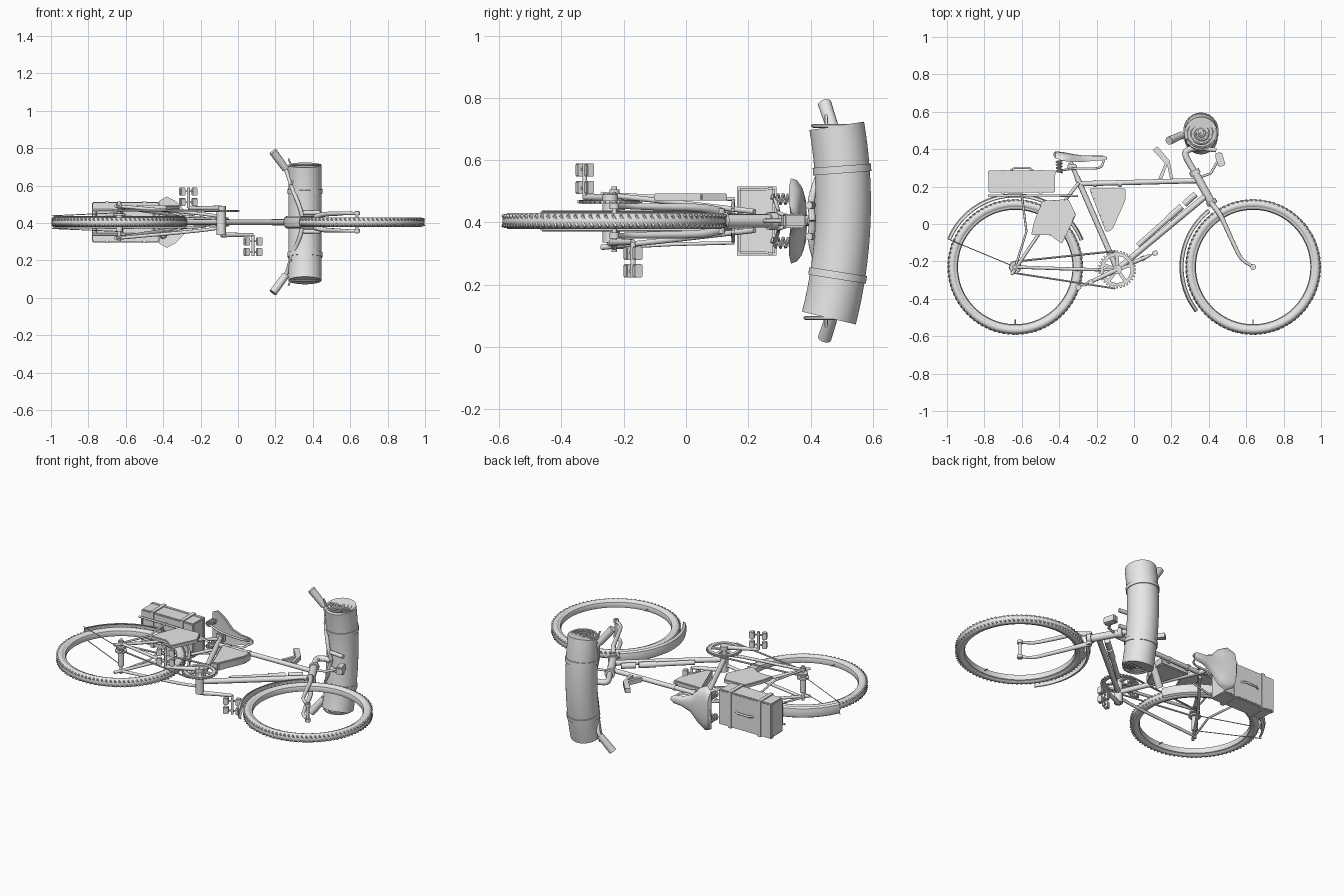
import bpy, bmesh, math
from mathutils import Vector, Matrix

if "Cube" in bpy.data.objects:
    bpy.data.objects.remove(bpy.data.objects["Cube"])

ZC = 0.405  # lateral centre plane of the bicycle, which lies on its side
grey = bpy.data.materials.new("plain grey")
grey.diffuse_color = (0.8, 0.8, 0.8, 1)
grey.use_nodes = True
grey.node_tree.nodes["Principled BSDF"].inputs["Base Color"].default_value = grey.diffuse_color


def finish(name, bm, smooth=True):
    bmesh.ops.recalc_face_normals(bm, faces=bm.faces)
    me = bpy.data.meshes.new(name)
    bm.to_mesh(me)
    bm.free()
    ob = bpy.data.objects.new(name, me)
    bpy.context.collection.objects.link(ob)
    me.materials.append(grey)
    if smooth:
        bpy.ops.object.select_all(action='DESELECT')
        ob.select_set(True)
        bpy.context.view_layer.objects.active = ob
        bpy.ops.object.shade_smooth_by_angle(angle=math.radians(40))
    return ob


def tube(name, pts, r, curved=False, sides=10, closed=False):
    """Round tube through points (x, y, lateral offset)."""
    pts = [Vector((p[0], p[1], p[2] + ZC)) for p in pts]
    if curved:  # Catmull-Rom smoothing
        ext = [2 * pts[0] - pts[1]] + pts + [2 * pts[-1] - pts[-2]]
        out = []
        for a, b, c, d in zip(ext, ext[1:], ext[2:], ext[3:]):
            for k in range(6):
                t = k / 6
                out.append(0.5 * (2 * b + (c - a) * t + (2 * a - 5 * b + 4 * c - d) * t * t
                                  + (3 * b - a - 3 * c + d) * t ** 3))
        pts = out + [pts[-1]]
    bm = bmesh.new()
    n, rings, u = len(pts), [], None
    for i, p in enumerate(pts):
        nxt = pts[(i + 1) % n] if closed else pts[min(i + 1, n - 1)]
        prv = pts[i - 1] if closed else pts[max(i - 1, 0)]
        d = (nxt - prv).normalized()
        u = d.orthogonal() if u is None else u - d * u.dot(d)
        u.normalize()
        v = d.cross(u)
        rr = r[0] + (r[1] - r[0]) * i / (n - 1) if isinstance(r, tuple) else r
        rings.append([bm.verts.new(p + rr * (math.cos(a) * u + math.sin(a) * v))
                      for a in (2 * math.pi * k / sides for k in range(sides))])
    for i in range(n if closed else n - 1):
        A, B = rings[i], rings[(i + 1) % n]
        for k in range(sides):
            bm.faces.new((A[k], A[(k + 1) % sides], B[(k + 1) % sides], B[k]))
    if not closed:
        bm.faces.new(rings[0])
        bm.faces.new(rings[-1])
    return finish(name, bm)


def box(name, c, s, angle=0, bevel=0):
    bm = bmesh.new()
    bmesh.ops.create_cube(bm, size=1, matrix=Matrix.Translation((c[0], c[1], c[2] + ZC))
                          @ Matrix.Rotation(angle, 4, 'Z') @ Matrix.Diagonal((*s, 1)))
    if bevel:
        bmesh.ops.bevel(bm, geom=bm.edges[:], offset=bevel, segments=2, affect='EDGES')
    return finish(name, bm)


def plate(name, pts, z0, z1, bevel=0):
    bm = bmesh.new()
    f = bm.faces.new([bm.verts.new((x, y, z0 + ZC)) for x, y in pts])
    g = bmesh.ops.extrude_face_region(bm, geom=[f])['geom']
    bmesh.ops.translate(bm, vec=(0, 0, z1 - z0), verts=[v for v in g if isinstance(v, bmesh.types.BMVert)])
    if bevel:
        bmesh.ops.bevel(bm, geom=bm.edges[:], offset=bevel, segments=2, affect='EDGES')
    return finish(name, bm)


def sweep(name, centre, profile, a0=0, a1=360, steps=72):
    """Turn a closed (radius, lateral) profile about a lateral axis."""
    bm, full = bmesh.new(), a1 - a0 == 360
    rings = []
    for i in range(steps if full else steps + 1):
        a = math.radians(a0 + (a1 - a0) * i / steps)
        rings.append([bm.verts.new((centre[0] + r * math.cos(a), centre[1] + r * math.sin(a), z + ZC))
                      for r, z in profile])
    m = len(profile)
    for i in range(steps):
        A, B = rings[i], rings[(i + 1) % len(rings)]
        for k in range(m):
            bm.faces.new((A[k], A[(k + 1) % m], B[(k + 1) % m], B[k]))
    if not full:
        bm.faces.new(rings[0])
        bm.faces.new(rings[-1])
    return finish(name, bm)


REAR, FRONT, CRANK = (-0.635, -0.23), (0.637, -0.23), (-0.09, -0.243)

# Wheels: tyre, rim, valve and slanted tread ribs
for tag, c in (("rear", REAR), ("front", FRONT)):
    sweep(tag + "_tyre", c, [(0.337 + 0.023 * math.cos(a), 0.026 * math.sin(a))
                             for a in (math.pi * k / 7 for k in range(14))])
    sweep(tag + "_rim", c, [(0.325, -0.02), (0.325, 0.02), (0.311, 0.016), (0.306, 0), (0.311, -0.016)])
    tube(tag + "_valve", [(c[0], c[1] - 0.31, 0), (c[0], c[1] - 0.28, 0)], 0.003, sides=6)
    bm = bmesh.new()
    for i in range(90):
        for s in (-1, 1):
            bmesh.ops.create_cube(bm, size=1, matrix=Matrix.Translation((*c, ZC))
                                  @ Matrix.Rotation(math.tau * i / 90, 4, 'Z')
                                  @ Matrix.Translation((0.355, 0, s * 0.011)) @ Matrix.Rotation(s * 0.35, 4, 'Y')
                                  @ Matrix.Rotation(0.6, 4, 'X') @ Matrix.Diagonal((0.01, 0.007, 0.02, 1)))
    finish(tag + "_tread", bm, False)

# Mudguards as thin curved channels
guard = [(0.375, -0.034), (0.388, -0.026), (0.394, 0), (0.388, 0.026), (0.375, 0.034),
         (0.372, 0.031), (0.384, 0.023), (0.39, 0), (0.384, -0.023), (0.372, -0.031)]
sweep("rear_mudguard", REAR, guard, 22, 157, 40)
sweep("front_mudguard", FRONT, guard, 128, 218, 30)

# Hubs
for z0, z1, r in ((-0.1, 0.11, 0.009), (-0.05, 0.05, 0.018), (0.035, 0.045, 0.034), (0.06, 0.07, 0.03), (0.085, 0.1, 0.016)):
    tube("rear_hub", [(*REAR, z0), (*REAR, z1)], r, sides=16)
tube("front_axle", [(*FRONT, -0.06), (*FRONT, 0.06)], 0.008)
for s in (-1, 1):
    tube("front_axle_nut", [(*FRONT, s * 0.038), (*FRONT, s * 0.056)], 0.016, sides=12)

# Frame tubes
tube("seat_tube", [(*CRANK, 0), (-0.305, 0.25, 0)], 0.015)
tube("top_tube", [(-0.29, 0.215, 0), (0.35, 0.232, 0)], 0.014)
tube("down_tube", [(*CRANK, 0), (0.39, 0.155, 0)], 0.016)
tube("head_tube", [(0.325, 0.275, 0), (0.42, 0.105, 0)], 0.022, sides=14)
for p in ((0.325, 0.275), (0.415, 0.115)):
    tube("headset_cup", [(p[0] - 0.006, p[1] + 0.011, 0), (p[0] + 0.006, p[1] - 0.011, 0)], 0.029, sides=14)
tube("crank_shell", [(*CRANK, -0.07), (*CRANK, 0.085)], 0.025, sides=14)
for s in (-1, 1):
    tube("chain_stay", [(*CRANK, s * 0.03), (-0.25, -0.243, s * 0.05), (*REAR, s * 0.085)], 0.009, True)
    tube("seat_stay", [(-0.295, 0.22, s * 0.03), (-0.5, -0.04, s * 0.06), (-0.655, -0.27, s * 0.085)], 0.009)
    tube("fork_blade", [(0.415, 0.11, s * 0.03), (0.465, 0.04, s * 0.042), (0.53, -0.1, s * 0.045),
                        (0.575, -0.185, s * 0.047), (*FRONT, s * 0.047)], (0.015, 0.008), True)
    tube("mudguard_stay", [(*REAR, s * 0.05), (-0.995, -0.08, s * 0.034)], 0.0025, sides=6)
    tube("rack_leg", [(-0.6, 0.155, s * 0.07), (-0.575, -0.04, s * 0.075), (*REAR, s * 0.085)], 0.006)
    tube("rack_rail", [(-0.3, 0.15, s * 0.035), (-0.42, 0.152, s * 0.065), (-0.78, 0.152, s * 0.065)], 0.006)
tube("fork_crown", [(0.418, 0.108, -0.04), (0.418, 0.108, 0.04)], 0.018)
for x in (-0.76, -0.62, -0.45):
    tube("rack_bar", [(x, 0.152, -0.065), (x, 0.152, 0.065)], 0.005)

# Chain, toothed chainring with five arms
tube("chain", [(-0.1, -0.145, 0.062), (-0.63, -0.2, 0.062), (-0.665, -0.232, 0.062), (-0.64, -0.262, 0.062),
               (-0.1, -0.345, 0.062)], 0.0055, sides=6)
sweep("chainring", CRANK, [(0.09, 0.055), (0.09, 0.066), (0.072, 0.066), (0.072, 0.055)], steps=48)
for i in range(32):
    a = math.tau * i / 32
    box("chainring_tooth", (CRANK[0] + 0.094 * math.cos(a), CRANK[1] + 0.094 * math.sin(a), 0.06),
        (0.014, 0.009, 0.006), a)
for i in range(5):
    a = math.tau * i / 5 + 0.3
    box("chainring_arm", (CRANK[0] + 0.048 * math.cos(a), CRANK[1] + 0.048 * math.sin(a), 0.06),
        (0.06, 0.018, 0.008), a)

# Cranks and block pedals
for s, p, zc, zp in ((1, (-0.265, -0.325), 0.075, 0.135), (-1, (0.08, -0.17), -0.068, -0.132)):
    tube("crank_arm", [(*CRANK, zc), (*p, zc)], (0.014, 0.009))
    tube("pedal_axle", [(*p, zc), (*p, zp + s * 0.05)], 0.008)
    for e in (-1, 1):
        for z in (-0.028, 0.028):
            box("pedal_block", (p[0] + e * 0.033, p[1] + e * 0.014, zp + z), (0.028, 0.026, 0.042), 0.4, 0.003)
    for z in (-0.03, 0.03):
        box("pedal_bridge", (*p, zp + z), (0.075, 0.008, 0.008), 0.4)

# Saddle lofted from half width, top height and thickness along its length
bm, rings = bmesh.new(), []
for x, w, y, h in ((-0.43, 0.06, 0.38, 0.02), (-0.42, 0.115, 0.388, 0.045), (-0.38, 0.137, 0.385, 0.06),
                   (-0.33, 0.11, 0.375, 0.055), (-0.28, 0.055, 0.367, 0.045), (-0.22, 0.03, 0.365, 0.035),
                   (-0.165, 0.024, 0.365, 0.03), (-0.145, 0.012, 0.358, 0.015)):
    rings.append([bm.verts.new((x, y - h * (1 - math.sin(a)) ** 1.4 * 0.8, ZC + w * math.cos(a)))
                  for a in (math.pi * k / 10 for k in range(11))]
                 + [bm.verts.new((x, y - h * 0.75, ZC - w * 0.7 * t)) for t in (-1, 0, 1)][::-1])
for A, B in zip(rings, rings[1:]):
    for k in range(14):
        bm.faces.new((A[k], A[(k + 1) % 14], B[(k + 1) % 14], B[k]))
bm.faces.new(rings[0])
bm.faces.new(rings[-1])
finish("saddle", bm)
tube("seat_post", [(-0.3, 0.24, 0), (-0.34, 0.33, 0)], 0.012)
box("saddle_clamp", (-0.33, 0.305, 0), (0.05, 0.03, 0.05), 0, 0.005)
for s in (-1, 1):
    tube("saddle_rail", [(-0.16, 0.34, s * 0.012), (-0.19, 0.3, s * 0.025), (-0.32, 0.296, s * 0.035),
                         (-0.4, 0.285, s * 0.07)], 0.006, True)
    tube("saddle_spring", [(-0.4 + 0.015 * math.cos(k), 0.275 + 0.0026 * k, s * 0.07 + 0.015 * math.sin(k))
                           for k in range(27)], 0.005, sides=6)

# Rear box with lid seam and straps
box("rear_box", (-0.6, 0.227, 0), (0.355, 0.118, 0.21), 0, 0.006)
box("box_lid", (-0.6, 0.272, 0), (0.36, 0.026, 0.216), 0, 0.005)
for x in (-0.7, -0.5):
    box("box_strap", (x, 0.227, 0), (0.022, 0.126, 0.222))
tube("box_handle", [(-0.66, 0.285, 0), (-0.64, 0.3, 0), (-0.56, 0.3, 0), (-0.54, 0.285, 0)], 0.006)

# Side bag and frame bag
plate("side_bag", [(-0.49, 0.125), (-0.35, 0.132), (-0.31, 0.05), (-0.385, -0.105), (-0.45, -0.06),
                   (-0.55, -0.06), (-0.535, 0.01)], 0.065, 0.088, 0.004)
plate("frame_bag", [(-0.24, 0.19), (-0.045, 0.19), (-0.045, 0.13), (-0.115, -0.03), (-0.15, -0.045)],
      -0.024, 0.024, 0.006)
for x in (-0.21, -0.075):
    tube("bag_strap", [(x - 0.008, 0.216, 0), (x + 0.008, 0.217, 0)], 0.019)

# Air pump beside the down tube
for a, b, r in ((0, 0.55, 0.014), (0.53, 0.76, 0.018), (0.8, 1, 0.017)):
    tube("pump", [(0.02 + 0.31 * t, -0.115 + 0.275 * t, 0) for t in (a, b)], r, sides=12)

# Lever bracket above the top tube
plate("lever_stand", [(0.13, 0.24), (0.165, 0.325), (0.1, 0.395), (0.125, 0.415), (0.19, 0.34), (0.21, 0.24),
                      (0.193, 0.24), (0.178, 0.315), (0.15, 0.24)], -0.014, 0.014)

# Stem, handlebar, grips and front lamp
tube("stem", [(0.325, 0.275, 0), (0.275, 0.37, 0), (0.3, 0.4, 0), (0.35, 0.405, 0)], 0.017, True)
for s in (-1, 1):
    tube("handlebar", [(0.35, 0.405, 0), (0.33, 0.405, s * 0.08), (0.29, 0.44, s * 0.18),
                       (0.26, 0.478, s * 0.27), (0.225, 0.463, s * 0.33)], 0.011, True)
    tube("grip", [(0.255, 0.475, s * 0.285), (0.187, 0.445, s * 0.377)], (0.02, 0.022), sides=14)
    tube("brake_lever", [(0.285, 0.43, s * 0.2), (0.3, 0.45, s * 0.25), (0.27, 0.45, s * 0.34)], 0.005, True)
    tube("roll_bracket", [(0.35, 0.405, s * 0.05), (0.44, 0.395, s * 0.05)], 0.012)
box("front_lamp", (0.46, 0.345, 0), (0.04, 0.075, 0.045), 0.3, 0.006)
tube("lamp_arm", [(0.35, 0.25, 0), (0.41, 0.27, 0), (0.455, 0.35, 0)], 0.007)

# Bent bedroll with spiral ends and straps
axis = lambda z: (0.358, 0.504 - 0.34 * (z + 0.01) ** 2 + 0.045 * z, z)
tube("bedroll", [axis(-0.312 + 0.617 * i / 16) for i in range(17)], 0.089, sides=36)
for z in (-0.312, 0.305):
    c = axis(z)
    tube("bedroll_spiral", [(c[0] + k * 0.00098 * math.cos(k * 0.3), c[1] + k * 0.00098 * math.sin(k * 0.3), z)
                            for k in range(4, 86)], 0.006, sides=6)
for z in (-0.175, 0.165):
    tube("bedroll_strap", [axis(z - 0.012), axis(z + 0.012)], 0.094, sides=36)
